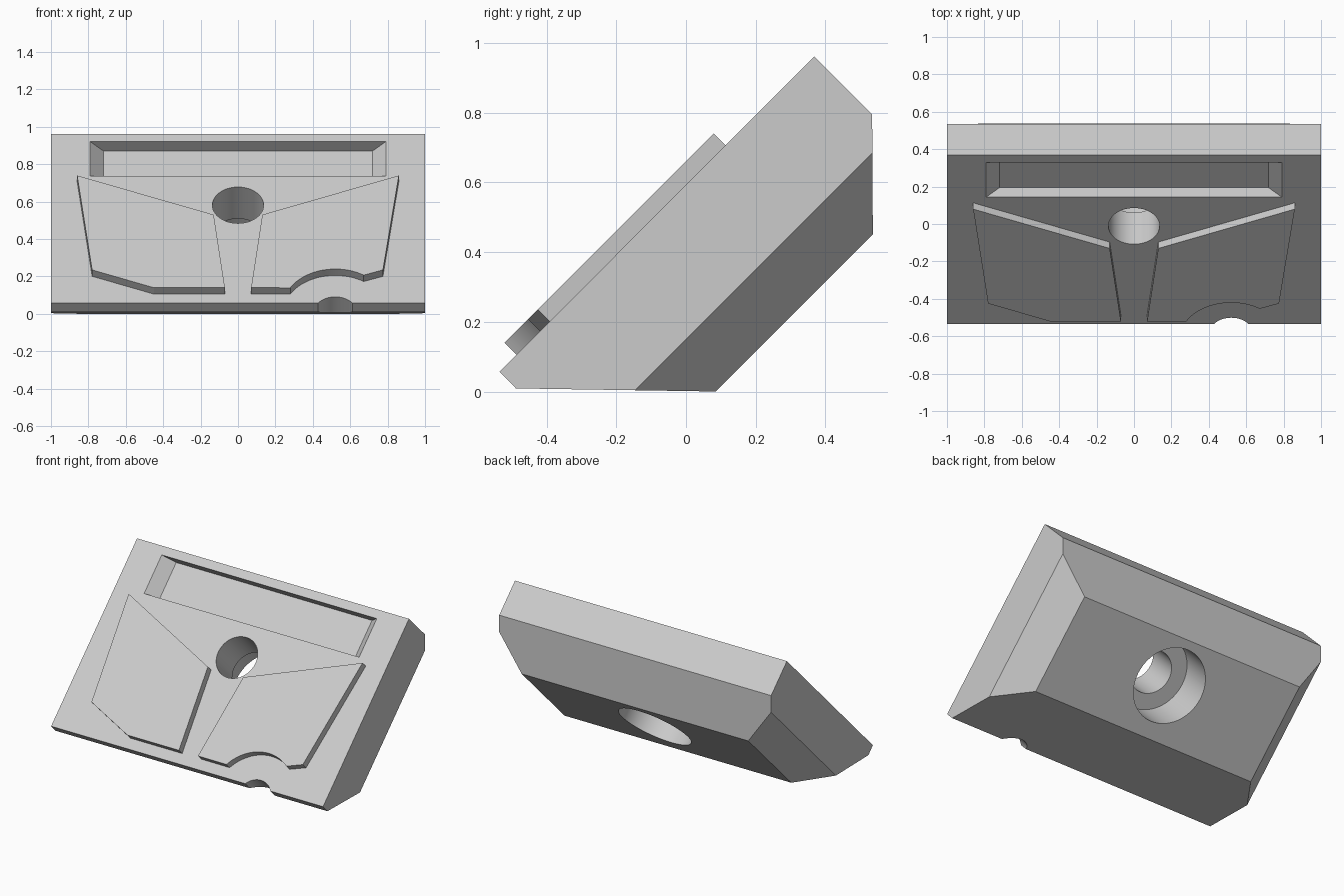
import bpy, bmesh
from math import pi, sqrt, cos, sin, radians
from mathutils import Matrix, Vector

if "Cube" in bpy.data.objects:
    bpy.data.objects.remove(bpy.data.objects["Cube"])

grey = bpy.data.materials.new("plain grey")
grey.use_nodes = True
grey.diffuse_color = (0.6, 0.6, 0.6, 1)
grey.node_tree.nodes["Principled BSDF"].inputs["Base Color"].default_value = (0.6, 0.6, 0.6, 1)

# Frames: slope is x across, y up the slope, z out of the sloping face
SLOPE = Matrix.Rotation(pi / 4, 4, 'X')
CROSS = SLOPE @ Matrix.Rotation(pi / 2, 4, 'X')
SIDE = Matrix(((0, 0, 1), (1, 0, 0), (0, 1, 0))).to_4x4()
FACE = 0.4186


def prism(name, points, low, high, frame):
    """Extrude a 2D outline from low to high within the given frame."""
    bm = bmesh.new()
    base = bm.faces.new([bm.verts.new((a, b, low)) for a, b in points])
    top = bmesh.ops.extrude_face_region(bm, geom=[base])["geom"]
    bmesh.ops.translate(bm, vec=(0, 0, high - low),
                        verts=[v for v in top if isinstance(v, bmesh.types.BMVert)])
    bmesh.ops.transform(bm, matrix=frame, verts=bm.verts)
    bmesh.ops.recalc_face_normals(bm, faces=bm.faces)
    mesh = bpy.data.meshes.new(name)
    bm.to_mesh(mesh)
    bm.free()
    mesh.materials.append(grey)
    obj = bpy.data.objects.new(name, mesh)
    bpy.context.collection.objects.link(obj)
    return obj


def arc(cx, cy, r, start, end, steps):
    angles = [radians(start + (end - start) * i / steps) for i in range(steps + 1)]
    return [(cx + r * cos(t), cy + r * sin(t)) for t in angles]


def disc(name, cx, cy, r, low, high):
    return prism(name, arc(cx, cy, r, 0, 360, 64)[:-1], low, high, SLOPE)


# Tilted block
profile = [(-0.535, 0.057), (0.368, 0.961), (0.534, 0.795),
           (0.536, 0.45), (0.085, 0.0), (-0.488, 0.009)]
block = prism("block", profile, -1, 1, SIDE)

# Chamfers along both sides of the back
bm = bmesh.new()
bm.from_mesh(block.data)
for s in (-1, 1):
    cut = bmesh.ops.bisect_plane(bm, geom=bm.verts[:] + bm.edges[:] + bm.faces[:],
                                 plane_co=(s, -0.145, 0.005),
                                 plane_no=Vector((s, sqrt(0.5), -sqrt(0.5))),
                                 clear_outer=True)
    rim = [e for e in cut["geom_cut"] if isinstance(e, bmesh.types.BMEdge)]
    bmesh.ops.edgeloop_fill(bm, edges=rim)
bmesh.ops.recalc_face_normals(bm, faces=bm.faces)
bm.to_mesh(block.data)
bm.free()

# Pocket with sloping ends, stepped bolt hole and edge notch
pocket = [(-0.81, FACE + 0.02), (-0.72, FACE - 0.071), (0.72, FACE - 0.071), (0.81, FACE + 0.02)]
cutters = [
    prism("pocket_cutter", pocket, -0.884, -0.622, CROSS),
    disc("bolt_hole_cutter", 0, 0.403, 0.137, -0.3, 0.7),
    disc("counterbore_cutter", 0, 0.403, 0.24, -0.3, 0.18),
    disc("notch_cutter", 0.52, -0.403, 0.113, 0, 0.7),
]
bpy.context.view_layer.objects.active = block
for cutter in cutters:
    cutter.hide_render = True
    mod = block.modifiers.new("cut", 'BOOLEAN')
    mod.operation = 'DIFFERENCE'
    mod.solver = 'EXACT'
    mod.object = cutter
    bpy.ops.object.modifier_apply(modifier=mod.name)
    bpy.data.objects.remove(cutter)


# Raised panels, outlined by x and height on their top surface
def on_slope(points):
    return [(x, sqrt(2) * z - 0.467) for x, z in points]


inner = [(0.86, 0.74), (0.13, 0.53), (0.07, 0.14)]
right_outline = on_slope([(-x, z) for x, z in inner + [(0.45, 0.14), (0.78, 0.235)]])
left_outline = (on_slope(inner) + arc(0.52, -0.403, 0.275, 151, 56.4, 24)
                + on_slope([(0.775, 0.235)]))
panels = [prism("right_panel", right_outline, FACE - 0.01, 0.467, SLOPE),
          prism("left_panel", left_outline, FACE - 0.01, 0.467, SLOPE)]

# Smooth the round walls, keep the edges sharp
bpy.ops.object.select_all(action='DESELECT')
for obj in [block] + panels:
    obj.select_set(True)
bpy.ops.object.shade_smooth_by_angle(angle=radians(20))
